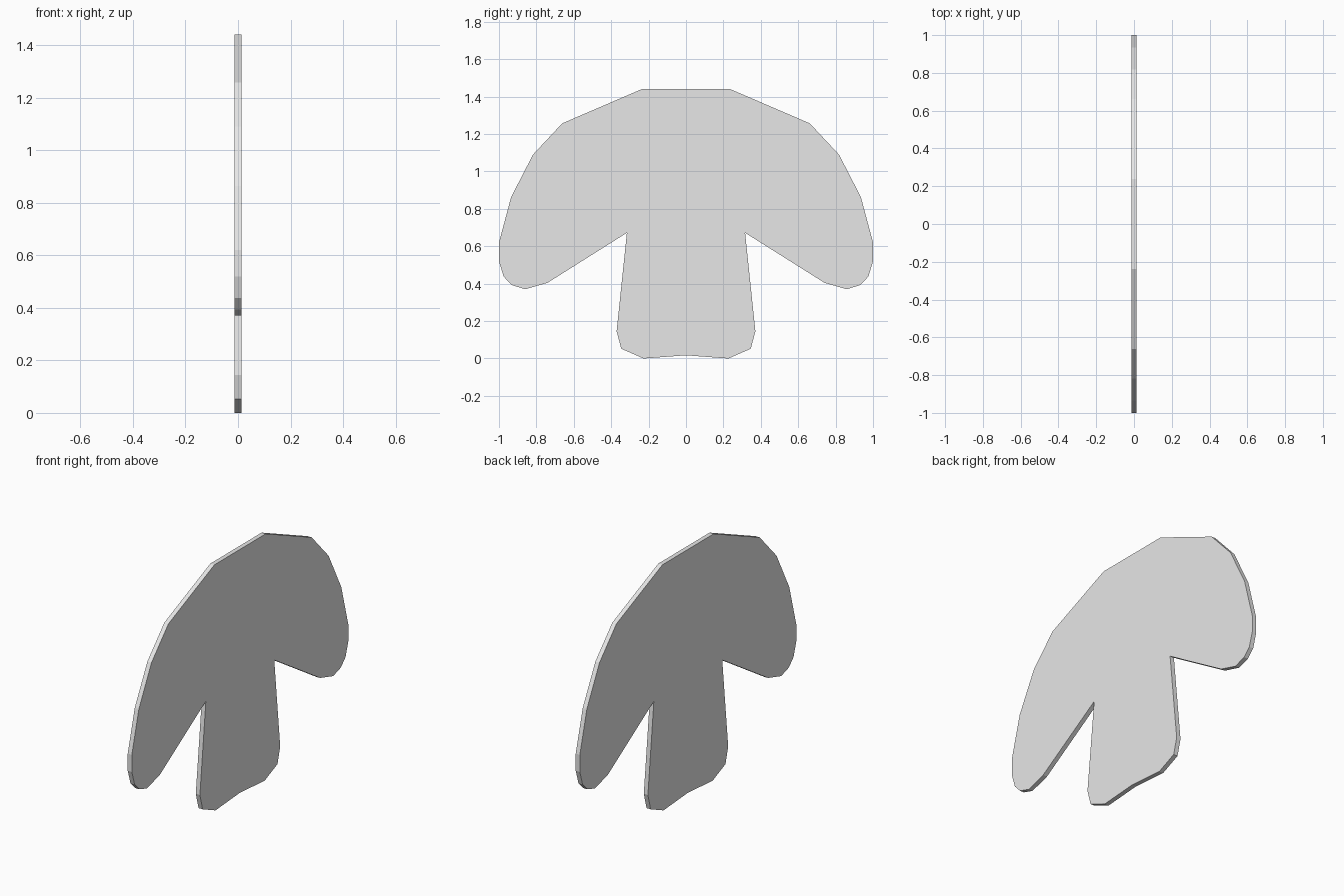
import bpy
import bmesh

if "Cube" in bpy.data.objects:
    bpy.data.objects.remove(bpy.data.objects["Cube"])

HALF_THICKNESS = 0.0133

# Right half of the mushroom outline (y, z), from top of cap to foot of stem
half = [(0.237, 1.44), (0.662, 1.257), (0.818, 1.09), (0.935, 0.863),
        (1.0, 0.62), (1.0, 0.52), (0.975, 0.438), (0.932, 0.393),
        (0.86, 0.37), (0.74, 0.405), (0.316, 0.672), (0.371, 0.145),
        (0.346, 0.052), (0.227, 0.0)]
outline = half + [(0.0, 0.017)] + [(-y, z) for y, z in reversed(half)]

grey = bpy.data.materials.new("light grey")
grey.diffuse_color = (0.8, 0.8, 0.8, 1)
grey.use_nodes = True
grey.node_tree.nodes["Principled BSDF"].inputs["Base Color"].default_value = grey.diffuse_color

# Flat mushroom-shaped plate, extruded along x
bm = bmesh.new()
face = bm.faces.new([bm.verts.new((-HALF_THICKNESS, y, z)) for y, z in outline])
result = bmesh.ops.extrude_face_region(bm, geom=[face])
moved = [v for v in result["geom"] if isinstance(v, bmesh.types.BMVert)]
bmesh.ops.translate(bm, vec=(2 * HALF_THICKNESS, 0, 0), verts=moved)
# Keep the back cap so the plate is closed
bm.verts.ensure_lookup_table()
if any(e.is_boundary for e in bm.edges):
    bmesh.ops.holes_fill(bm, edges=[e for e in bm.edges if e.is_boundary])
bmesh.ops.recalc_face_normals(bm, faces=bm.faces[:])

mesh = bpy.data.meshes.new("mushroom_plate")
bm.to_mesh(mesh)
bm.free()
mesh.materials.append(grey)
plate = bpy.data.objects.new("mushroom_plate", mesh)
bpy.context.collection.objects.link(plate)
